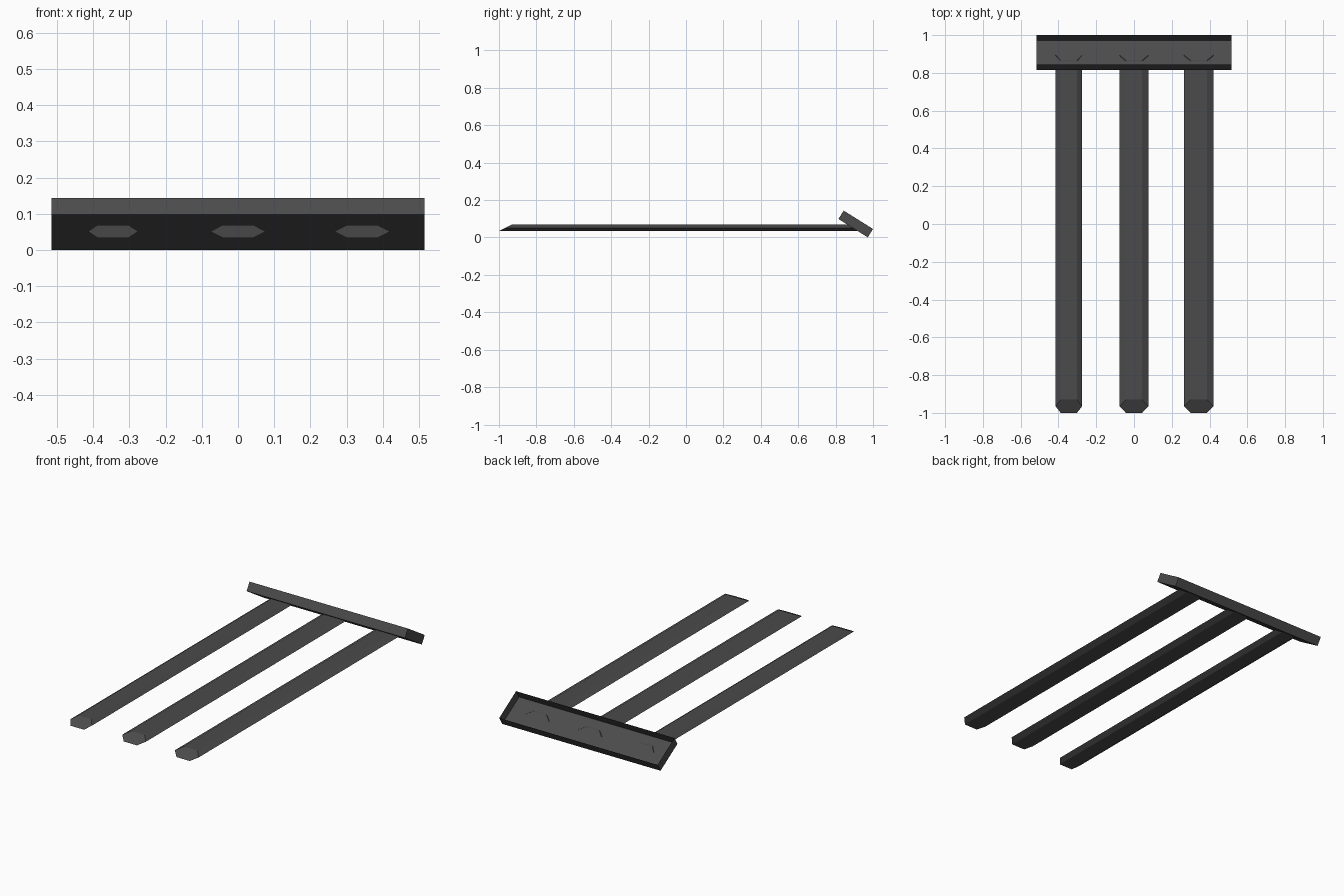
import bpy, bmesh, math
from mathutils import Matrix

cube = bpy.data.objects.get("Cube")
if cube:
    bpy.data.objects.remove(cube)

mat = bpy.data.materials.new("charcoal grey")
mat.use_nodes = True
colour = (0.07, 0.07, 0.07, 1)
mat.diffuse_color = colour
mat.node_tree.nodes["Principled BSDF"].inputs["Base Color"].default_value = colour

TILT = math.radians(32)
LOW, HIGH = 0.034, 0.069
MID = (LOW + HIGH) / 2


def finish(name, bm):
    mesh = bpy.data.meshes.new(name)
    bm.to_mesh(mesh)
    bm.free()
    mesh.materials.append(mat)
    obj = bpy.data.objects.new(name, mesh)
    bpy.context.collection.objects.link(obj)


# Crossbar: tilted shallow tray, open on its upper back side
bm = bmesh.new()
bmesh.ops.create_cube(bm, size=1)
lid = [f for f in bm.faces if f.normal.z > 0.9]
bmesh.ops.delete(bm, geom=lid, context='FACES')
place = (Matrix.Translation((0, 0.9075, 0.072))
         @ Matrix.Rotation(-TILT, 4, 'X')
         @ Matrix.Diagonal((1.03, 0.185, 0.053, 1)))
bmesh.ops.transform(bm, matrix=place, verts=bm.verts)
finish("crossbar_tray", bm)


# Prong: flat hexagonal bar with a sloped tip, its root cut along the tray floor
def prong(name, x, half, flat):
    bm = bmesh.new()
    section = [(-half, MID), (-flat, LOW), (flat, LOW),
               (half, MID), (flat, HIGH), (-flat, HIGH)]
    tip = [bm.verts.new((x + u, -1 + 2 * (z - LOW), z)) for u, z in section]
    root = [bm.verts.new((x + u, 0.897 - (z - 0.05) / math.tan(TILT), z))
            for u, z in section]
    bm.faces.new(tip)
    bm.faces.new(root[::-1])
    for i in range(6):
        j = (i + 1) % 6
        bm.faces.new((tip[j], tip[i], root[i], root[j]))
    bmesh.ops.recalc_face_normals(bm, faces=bm.faces)
    finish(name, bm)


prong("right_prong", -0.345, 0.07, 0.043)
prong("middle_prong", 0, 0.077, 0.043)
prong("left_prong", 0.343, 0.078, 0.043)
